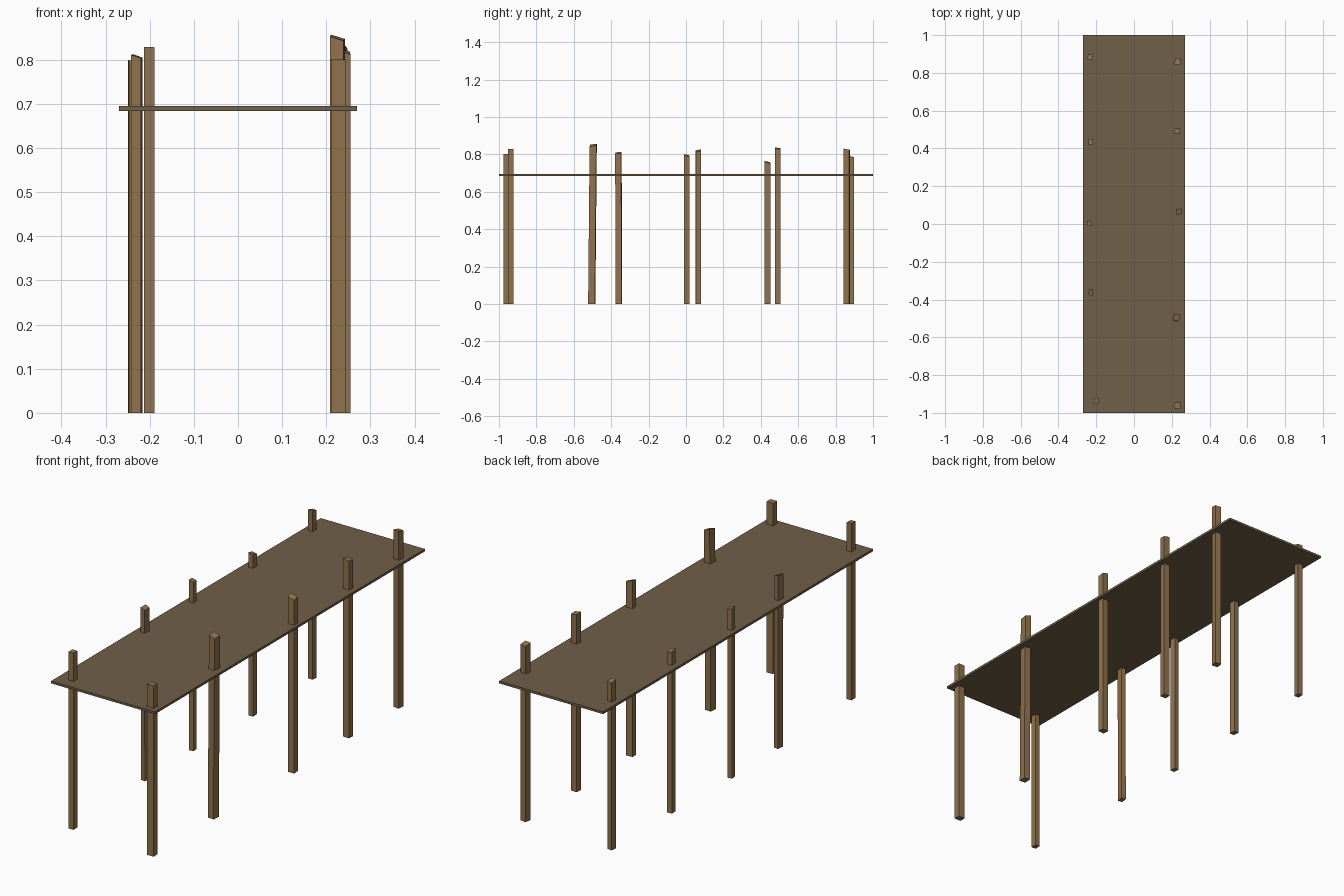
import bpy, bmesh, math

if "Cube" in bpy.data.objects:
    bpy.data.objects.remove(bpy.data.objects["Cube"])

def material(name, rgb):
    m = bpy.data.materials.new(name)
    m.diffuse_color = (*rgb, 1)
    m.use_nodes = True
    m.node_tree.nodes["Principled BSDF"].inputs["Base Color"].default_value = m.diffuse_color
    return m

deck_mat = material("weathered_plank", (0.16, 0.115, 0.065))
post_mat = material("timber", (0.28, 0.17, 0.075))

def mesh_object(name, bm, mat):
    bmesh.ops.recalc_face_normals(bm, faces=bm.faces)
    me = bpy.data.meshes.new(name)
    bm.to_mesh(me)
    bm.free()
    ob = bpy.data.objects.new(name, me)
    me.materials.append(mat)
    bpy.context.collection.objects.link(ob)

# Square post: yaw in degrees, leaning top, and a top cut at a slope
def post(name, x, y, sx, sy, height, yaw=0, slope=(0, 0), lean=(0, 0)):
    bm = bmesh.new()
    bmesh.ops.create_cube(bm, size=1)
    a = math.radians(yaw)
    for v in bm.verts:
        top = v.co.z > 0
        u, w = v.co.x * sx, v.co.y * sy
        dx = u * math.cos(a) - w * math.sin(a)
        dy = u * math.sin(a) + w * math.cos(a)
        s = 0.5 if top else -0.5
        v.co = (x + dx + s * lean[0], y + dy + s * lean[1],
                height + dx * slope[0] + dy * slope[1] if top else 0)
    mesh_object(name, bm, post_mat)

# Deck slab
bm = bmesh.new()
bmesh.ops.create_cube(bm, size=1)
for v in bm.verts:
    v.co = (v.co.x * 0.54, v.co.y * 2, 0.690 + v.co.z * 0.011)
mesh_object("deck", bm, deck_mat)

# Left row of posts, front to back: x, y, width, depth, height, yaw, slope, lean
left = [
    (-0.201, -0.936, 0.024, 0.029, 0.829, 0, (-0.05, 0), (0, 0)),
    (-0.229, -0.360, 0.022, 0.032, 0.808, -8, (-0.35, 0.1), (0, -0.003)),
    (-0.237, 0.003, 0.023, 0.028, 0.795, 5, (-0.3, -0.1), (0, 0)),
    (-0.229, 0.435, 0.024, 0.030, 0.759, 4, (-0.2, -0.25), (0, 0)),
    (-0.233, 0.884, 0.024, 0.028, 0.789, -4, (0, -0.25), (0, 0)),
]
# Right row of posts
right = [
    (0.228, -0.961, 0.034, 0.030, 0.801, 0, (0, 0), (0, 0)),
    (0.225, -0.500, 0.031, 0.036, 0.850, -5, (-0.3, 0.15), (0, 0.008)),
    (0.238, 0.066, 0.032, 0.029, 0.820, 3, (-0.3, 0.2), (0, 0)),
    (0.228, 0.491, 0.031, 0.029, 0.832, -3, (-0.2, -0.1), (0, 0)),
    (0.231, 0.859, 0.030, 0.032, 0.828, -8, (0, -0.2), (0, 0)),
]
for side, row in (("left", left), ("right", right)):
    for i, p in enumerate(row):
        post(f"{side}_post_{i + 1}", *p)
